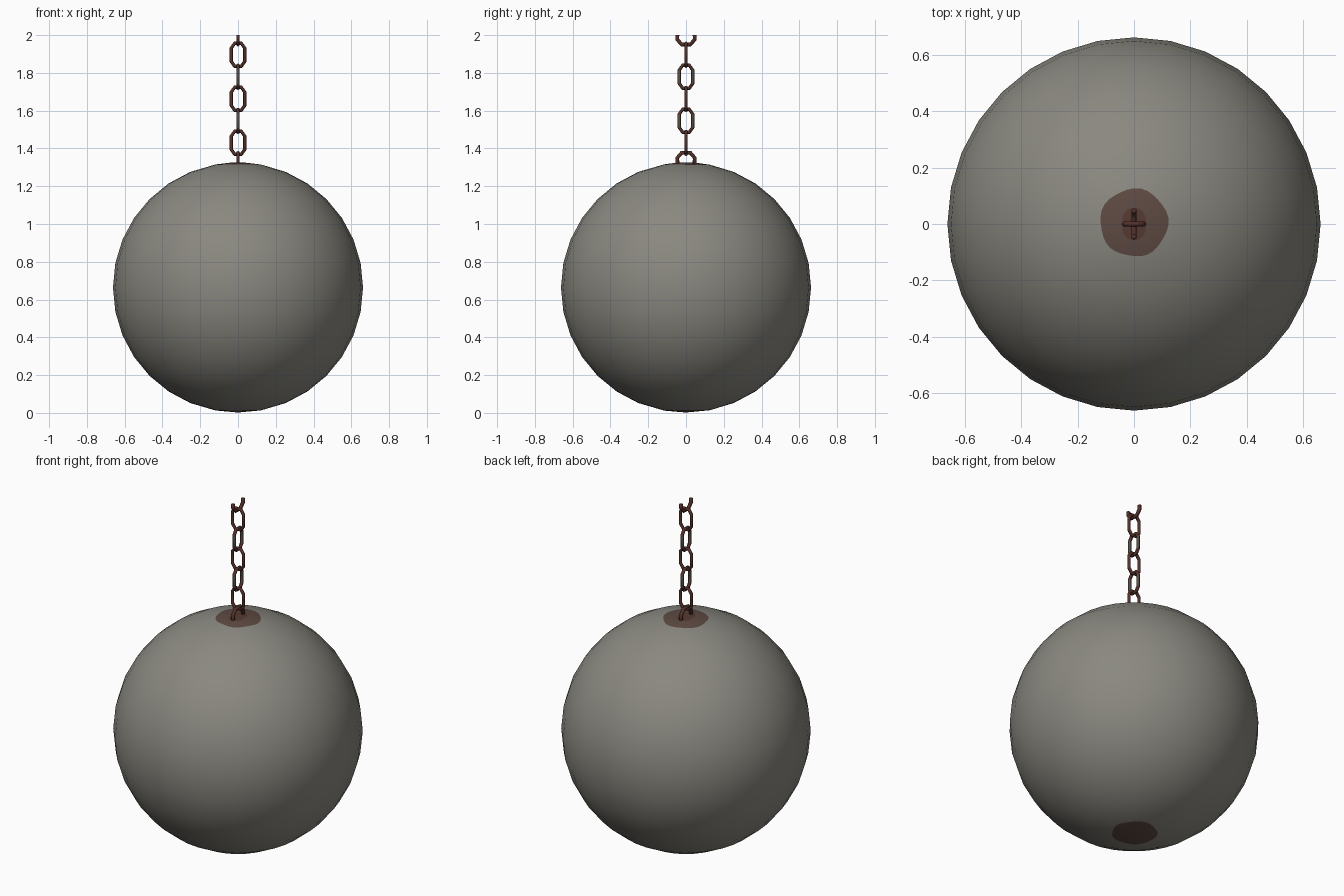
import bpy, bmesh, math
from mathutils import Vector

if "Cube" in bpy.data.objects:
    bpy.data.objects.remove(bpy.data.objects["Cube"])


def mat(name, rgb):
    m = bpy.data.materials.new(name)
    lin = [((c / 255 + 0.055) / 1.055) ** 2.4 for c in rgb]
    m.diffuse_color = (*lin, 1)
    m.use_nodes = True
    m.node_tree.nodes["Principled BSDF"].inputs["Base Color"].default_value = m.diffuse_color
    return m


STONE = mat("grey_iron", (138, 136, 128))
STAIN = mat("rust_stain", (94, 74, 67))
DEEP = mat("deep_rust_stain", (86, 58, 50))
RUST = mat("rusty_link", (84, 48, 40))
STEEL = mat("worn_link", (88, 77, 70))


def finish(bm, name, mats):
    bmesh.ops.recalc_face_normals(bm, faces=bm.faces)
    me = bpy.data.meshes.new(name)
    bm.to_mesh(me)
    bm.free()
    for m in mats:
        me.materials.append(m)
    ob = bpy.data.objects.new(name, me)
    bpy.context.collection.objects.link(ob)
    for p in me.polygons:
        p.use_smooth = True
    return ob


# --- ball: a 32 x 16 sphere with stained polar caps ---
R, CZ, SEG, RINGS = 0.662, 0.664, 32, 16
bm = bmesh.new()


def ring(theta_of):
    vs = []
    for i in range(SEG):
        a = math.tau * i / SEG
        t = theta_of(a)
        vs.append(bm.verts.new((R * math.sin(t) * math.cos(a),
                                R * math.sin(t) * math.sin(a),
                                CZ + R * math.cos(t))))
    return vs


def stain_edge(a):  # wobbling outline of the stain
    return (0.121 + 0.005 * math.sin(a) + 0.003 * math.sin(5 * a + 1)) / R


def deep_edge(a):  # small oval around the chain
    return 0.036 * (1 + 0.6 * abs(math.sin(a))) / R


step = math.pi / RINGS
rows = [ring(deep_edge), ring(stain_edge)]
rows += [ring(lambda a, k=k: k * step) for k in range(2, RINGS - 1)]
rows += [ring(lambda a: math.pi - stain_edge(a))]
last = len(rows) - 2
for r, (lo, hi) in enumerate(zip(rows, rows[1:])):
    for i in range(SEG):
        j = (i + 1) % SEG
        f = bm.faces.new((lo[i], lo[j], hi[j], hi[i]))
        f.material_index = 1 if r == 0 else 0
for row, z, idx in ((rows[0], CZ + R, 2), (rows[-1], CZ - R, 1)):
    pole = bm.verts.new((0, 0, z))
    for i in range(SEG):
        f = bm.faces.new((pole, row[i], row[(i + 1) % SEG]))
        f.material_index = idx
finish(bm, "ball", [STONE, STAIN, DEEP])


# --- chain ---
def sweep(name, pts, closed, across, wire, worn_rule):
    """Tube of six sides along a flat path; pts are (side, z)."""
    side = Vector((1, 0, 0)) if across == "x" else Vector((0, 1, 0))
    normal = Vector((0, 1, 0)) if across == "x" else Vector((1, 0, 0))
    path = [side * s + Vector((0, 0, z)) for s, z in pts]
    n = len(path)
    bm = bmesh.new()
    loops = []
    for i, p in enumerate(path):
        a = path[(i - 1) % n] if closed or i else p
        b = path[(i + 1) % n] if closed or i < n - 1 else p
        out = (b - a).normalized().cross(normal)
        loops.append([bm.verts.new(p + wire * (out * math.cos(t) + normal * math.sin(t)))
                      for t in (math.tau * k / 6 for k in range(6))])
    for i in range(n if closed else n - 1):
        lo, hi = loops[i], loops[(i + 1) % n]
        for k in range(6):
            f = bm.faces.new((lo[k], lo[(k + 1) % 6], hi[(k + 1) % 6], hi[k]))
            f.material_index = 1 if worn_rule(path[i], path[(i + 1) % n]) else 0
    if not closed:
        bm.faces.new(loops[0])
        bm.faces.new(loops[-1])
    ob = finish(bm, name, [RUST, STEEL])
    return ob


WIRE = 0.0095


def arch(half, straight, drop, cz, sign):
    """Rounded end of a link, bevelled into three flats."""
    return [(s * half * k, cz + sign * (straight + drop * h))
            for s, k, h in ((1, 1, 0), (1, 0.5, 1), (-1, 0.5, 1), (-1, 1, 0))]


def straight_part(a, b):  # the straight sides of a link are worn bare
    return abs(a.z - b.z) > 0.04


for i in range(5):
    cz = 1.43 + 0.1165 * i
    pts = arch(0.035, 0.036, 0.025, cz, 1) + arch(0.035, 0.036, 0.025, cz, -1)[::-1]
    facing_side = i % 2 == 1
    sweep(f"chain_link_{i + 1}", pts, True, "y" if facing_side else "x", WIRE,
          straight_part if facing_side else (lambda a, b: False))

# half link sunk into the ball, and the open half link at the top
bottom = [(0.046, 1.28)] + arch(0.046, 0.0, 0.027, 1.35, 1) + [(-0.046, 1.28)]
sweep("anchor_link", bottom, False, "y", WIRE + 0.001, lambda a, b: False)
top = [(0.046, 2.0)] + arch(0.046, 0.0, 0.027, 1.977, -1) + [(-0.046, 2.0)]
sweep("top_half_link", top, False, "y", WIRE + 0.001, lambda a, b: False)
